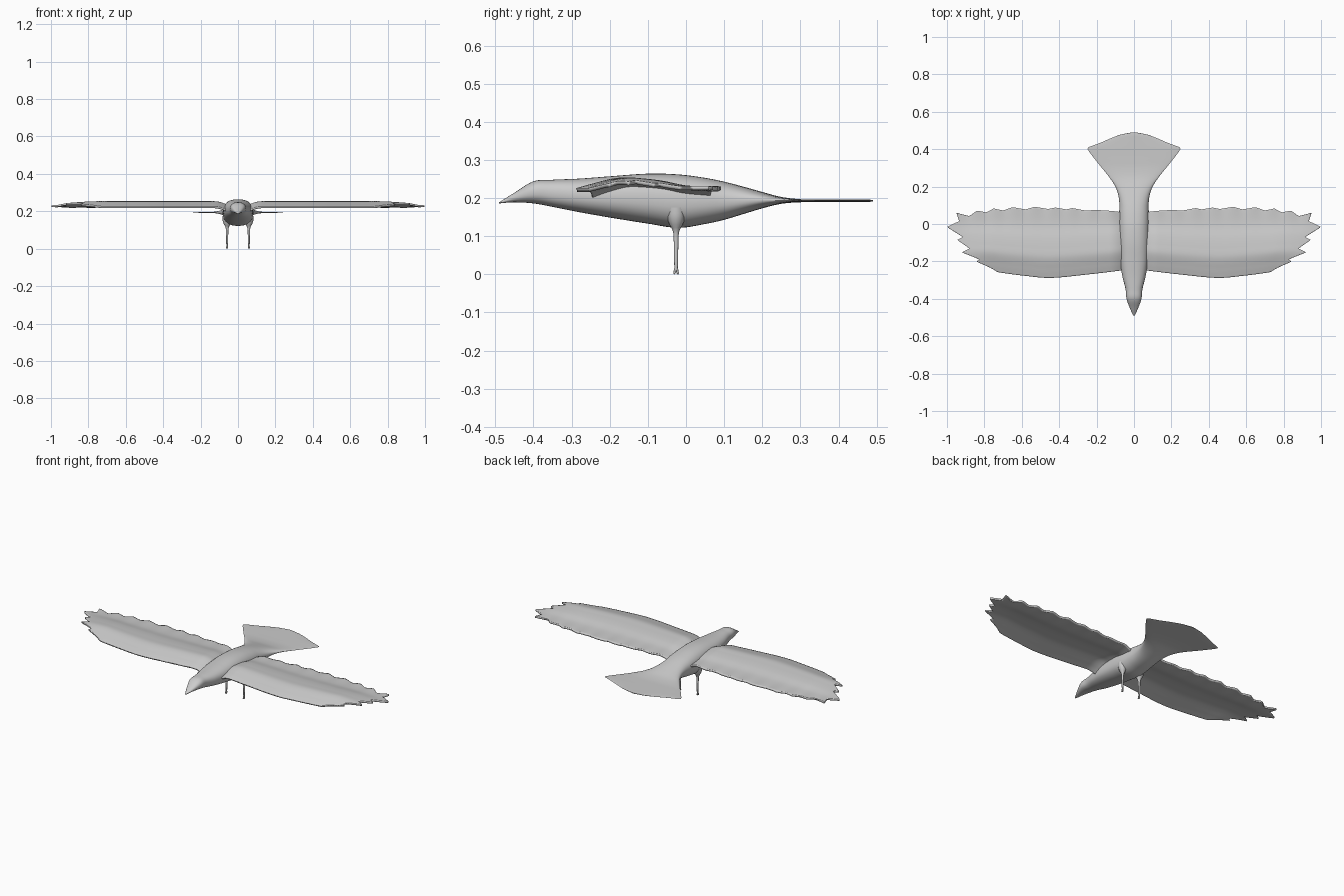
import bpy
import bmesh
import math

if "Cube" in bpy.data.objects:
    bpy.data.objects.remove(bpy.data.objects["Cube"])

grey = bpy.data.materials.new("plain_grey")
grey.use_nodes = True
colour = (0.6, 0.6, 0.6, 1)
grey.diffuse_color = colour
grey.node_tree.nodes["Principled BSDF"].inputs["Base Color"].default_value = colour


def curve(points, t):
    """Smooth interpolation of rows (t, a, b, ...) at position t."""
    t = min(max(t, points[0][0]), points[-1][0])
    i = max(k for k in range(len(points) - 1) if points[k][0] <= t)
    p, q = points[i], points[i + 1]
    before, after = points[max(i - 1, 0)], points[min(i + 2, len(points) - 1)]
    h = q[0] - p[0]
    s = (t - p[0]) / h
    out = []
    for k in range(1, len(p)):
        m0 = (q[k] - before[k]) / (q[0] - before[0]) * h
        m1 = (after[k] - p[k]) / (after[0] - p[0]) * h
        out.append((2*s**3 - 3*s*s + 1) * p[k] + (s**3 - 2*s*s + s) * m0
                   + (3*s*s - 2*s**3) * q[k] + (s**3 - s*s) * m1)
    return out


def linear(points, t):
    for (a, va), (b, vb) in zip(points, points[1:]):
        if t <= b:
            return va + (vb - va) * max(t - a, 0) / (b - a)
    return points[-1][1]


def make(name, rows, closed):
    """Skin a list of vertex rows; closed rows become a capped tube."""
    bm = bmesh.new()
    rows = [[bm.verts.new(p) for p in row] for row in rows]
    n = len(rows[0])
    for a, b in zip(rows, rows[1:]):
        for j in range(n if closed else n - 1):
            k = (j + 1) % n
            bm.faces.new((a[j], a[k], b[k], b[j]))
    if closed:
        bm.faces.new(rows[0])
        bm.faces.new(rows[-1])
    bmesh.ops.recalc_face_normals(bm, faces=bm.faces)
    if not closed and sum(f.normal.z for f in bm.faces) < 0:
        bmesh.ops.reverse_faces(bm, faces=bm.faces)
    mesh = bpy.data.meshes.new(name)
    bm.to_mesh(mesh)
    bm.free()
    mesh.materials.append(grey)
    obj = bpy.data.objects.new(name, mesh)
    bpy.context.collection.objects.link(obj)
    bpy.ops.object.select_all(action="DESELECT")
    obj.select_set(True)
    bpy.context.view_layer.objects.active = obj
    bpy.ops.object.shade_smooth_by_angle(angle=math.radians(50))
    return obj


# Body and fan tail: y, half width, underside, back
BODY = [
    (-.49, .004, .186, .189), (-.45, .022, .189, .214), (-.40, .04, .186, .244),
    (-.35, .045, .177, .248), (-.28, .062, .163, .251), (-.2, .074, .149, .257),
    (-.1, .08, .133, .264), (-.02, .082, .122, .262), (.05, .08, .132, .253),
    (.1, .078, .143, .243), (.15, .083, .158, .23), (.2, .1, .173, .216),
    (.25, .132, .185, .203), (.3, .172, .189, .197), (.35, .212, .19, .196),
    (.4, .248, .19, .196), (.41, .245, .19, .196), (.43, .19, .19, .196),
    (.46, .12, .19, .196), (.48, .065, .19, .196), (.49, .01, .191, .195)]
SIDES = 36
rings = []
for i in range(99):
    y = -.49 + .01 * i
    w, low, high = curve(BODY, y)
    ring = []
    for k in range(SIDES):
        a = math.tau * k / SIDES
        c, s = math.cos(a), math.sin(a)
        ring.append((w * math.copysign(abs(c)**.85, c), y,
                     (low + high) / 2 + (high - low) / 2 * math.copysign(abs(s)**.85, s)))
    rings.append(ring)
make("body_and_tail", rings, True)

# Wing outline: leading edge by x, trailing feathers by x, feather tips by y
LEAD = [(.04, -.245), (.12, -.255), (.25, -.27), (.45, -.288), (.6, -.275),
        (.7, -.262), (.78, -.25), (1, -.25)]
TRAIL = [(.04, .06), (.12, .07), (.2, .075), (.26, .072), (.33, .085), (.36, .078),
         (.42, .088), (.46, .08), (.53, .092), (.58, .078), (.65, .09), (.7, .072),
         (.75, .083), (.79, .062), (.84, .072), (.88, .042), (.95, .06), (1, .06)]
TIPS = [(-.25, .73), (-.235, .765), (-.205, .84), (-.193, .825), (-.155, .92),
        (-.135, .88), (-.09, .945), (-.075, .915), (-.022, 1), (.01, .935), (.06, .95)]
CAMBER = [(0, .226), (.12, .238), (.3, .253), (.45, .251), (.6, .245), (.78, .233), (1, .229)]


def wing_point(u, v, side):
    x = .04 + (linear(TIPS, -.25 + .31 * v) - .04) * u
    lead, trail = curve(LEAD, x)[0], linear(TRAIL, x)
    # scallops fade towards the middle of the wing
    trail = .07 + (trail - .07) * v**6
    y = lead + (trail - lead) * v
    droop = max(0, (x - .75) / .25) ** 1.5
    root = max(0, 1 - (x - .04) / .09) ** 2
    z = curve(CAMBER, v)[0]
    z += (.231 - z) * min(droop, 1) * .8 - .03 * root
    z += .002 * math.sin(x * 62) * v**8
    return (side * x, y, z)


for side, label in ((1, "left"), (-1, "right")):
    rows = [[wing_point(i / 110, j / 62, side) for i in range(111)] for j in range(63)]
    wing = make(label + "_wing", rows, False)
    thick = wing.modifiers.new("thickness", "SOLIDIFY")
    thick.thickness = .01
    thick.offset = -1

    # Leg flaring into the belly: z, radius
    LEG = [(.01, .004), (.03, .005), (.08, .006), (.105, .007), (.118, .01),
           (.13, .017), (.15, .024), (.175, .026)]
    rings = []
    for i in range(23):
        z = .01 + .0075 * i
        r = curve(LEG, z)[0]
        rings.append([(side * .058 + r * math.cos(math.tau * k / 12),
                       -.026 + r * math.sin(math.tau * k / 12), z) for k in range(12)])
    make(label + "_leg", rings, True)

    # Small hanging toes
    for n, (dx, dy) in enumerate(((-.003, -.005), (.003, -.005), (0, .005))):
        rings = []
        for t, r in ((0, .003), (.5, .0035), (.85, .003), (1, .001)):
            rings.append([(side * (.058 + dx * t) + r * math.cos(math.tau * k / 8),
                           -.026 + dy * t + r * math.sin(math.tau * k / 8),
                           .022 * (1 - t)) for k in range(8)])
        make(f"{label}_toe_{n + 1}", rings, True)
